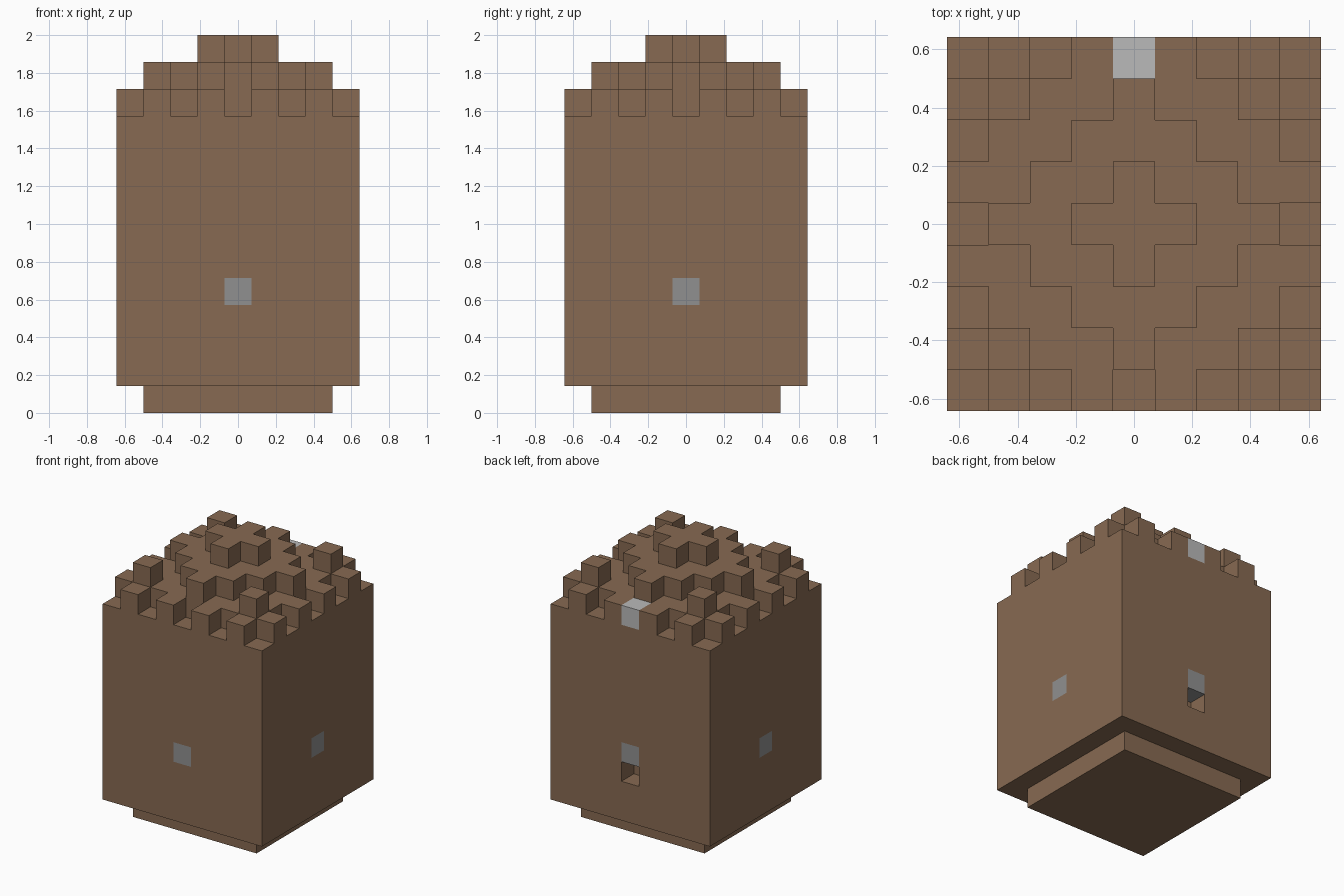
import bpy
import bmesh
from mathutils import Vector

cube = bpy.data.objects.get("Cube")
if cube:
    bpy.data.objects.remove(cube, do_unlink=True)

UNIT = 2 / 14  # size of one block
SIDES = [Vector(d) for d in ((1, 0, 0), (-1, 0, 0), (0, 1, 0),
                             (0, -1, 0), (0, 0, 1), (0, 0, -1))]


def make_material(name, color):
    mat = bpy.data.materials.new(name)
    mat.use_nodes = True
    mat.diffuse_color = (*color, 1)
    mat.node_tree.nodes["Principled BSDF"].inputs["Base Color"].default_value = (*color, 1)
    return mat


brown = make_material("earth brown", (0.243, 0.144, 0.084))
dark_grey = make_material("dark grey", (0.28, 0.28, 0.28))
light_grey = make_material("light grey", (0.49, 0.49, 0.49))


def box(radius, bottom, top):
    span = range(-radius, radius + 1)
    return {(x, y, z) for x in span for y in span for z in range(bottom, top)}


def column_top(x, y):
    """Height of the stepped crown over one column of blocks."""
    far, near = max(abs(x), abs(y)), min(abs(x), abs(y))
    reach = far + near
    if reach <= 1:
        return 14
    if reach <= 3 or near == 3 and far == 3:
        return 13
    if far == 4 and near == 0:
        return 11
    if reach <= 5 or (far, near) == (4, 3):
        return 12
    return 11


# Block layout: each part is a set of cells
vent = {(0, 4, 3)}
side_stones = {(0, 4, 4), (0, -4, 4), (4, 0, 4), (-4, 0, 4)}
top_stone = {(0, 4, 11)}
parts = {
    "base": (box(3, 0, 1), brown),
    "body": (box(4, 1, 11) - vent - side_stones, brown),
    "stepped_crown": ({c for c in box(4, 11, 14) if c[2] < column_top(c[0], c[1])}, brown),
    "side_stones": (side_stones, dark_grey),
    "top_stone": (top_stone, light_grey),
}
solid = set().union(*(cells for cells, _ in parts.values()))


def build_part(name, cells, mat):
    """Make the outer skin of a set of blocks."""
    bm = bmesh.new()
    for cell in sorted(cells):
        center = Vector(cell) + Vector((0, 0, 0.5))
        for n in SIDES:
            if tuple(int(v) for v in Vector(cell) + n) in solid:
                continue
            u = Vector((n.y, n.z, n.x))
            v = n.cross(u)
            mid = center + n / 2
            ring = [mid + (u * a + v * b) / 2
                    for a, b in ((-1, -1), (1, -1), (1, 1), (-1, 1))]
            bm.faces.new([bm.verts.new(p * UNIT) for p in ring])
    bmesh.ops.remove_doubles(bm, verts=bm.verts, dist=0.001)
    bmesh.ops.dissolve_limit(bm, angle_limit=0.01, verts=bm.verts, edges=bm.edges)
    mesh = bpy.data.meshes.new(name)
    bm.to_mesh(mesh)
    bm.free()
    mesh.materials.append(mat)
    bpy.context.collection.objects.link(bpy.data.objects.new(name, mesh))


for part_name, (part_cells, part_mat) in parts.items():
    build_part(part_name, part_cells, part_mat)
